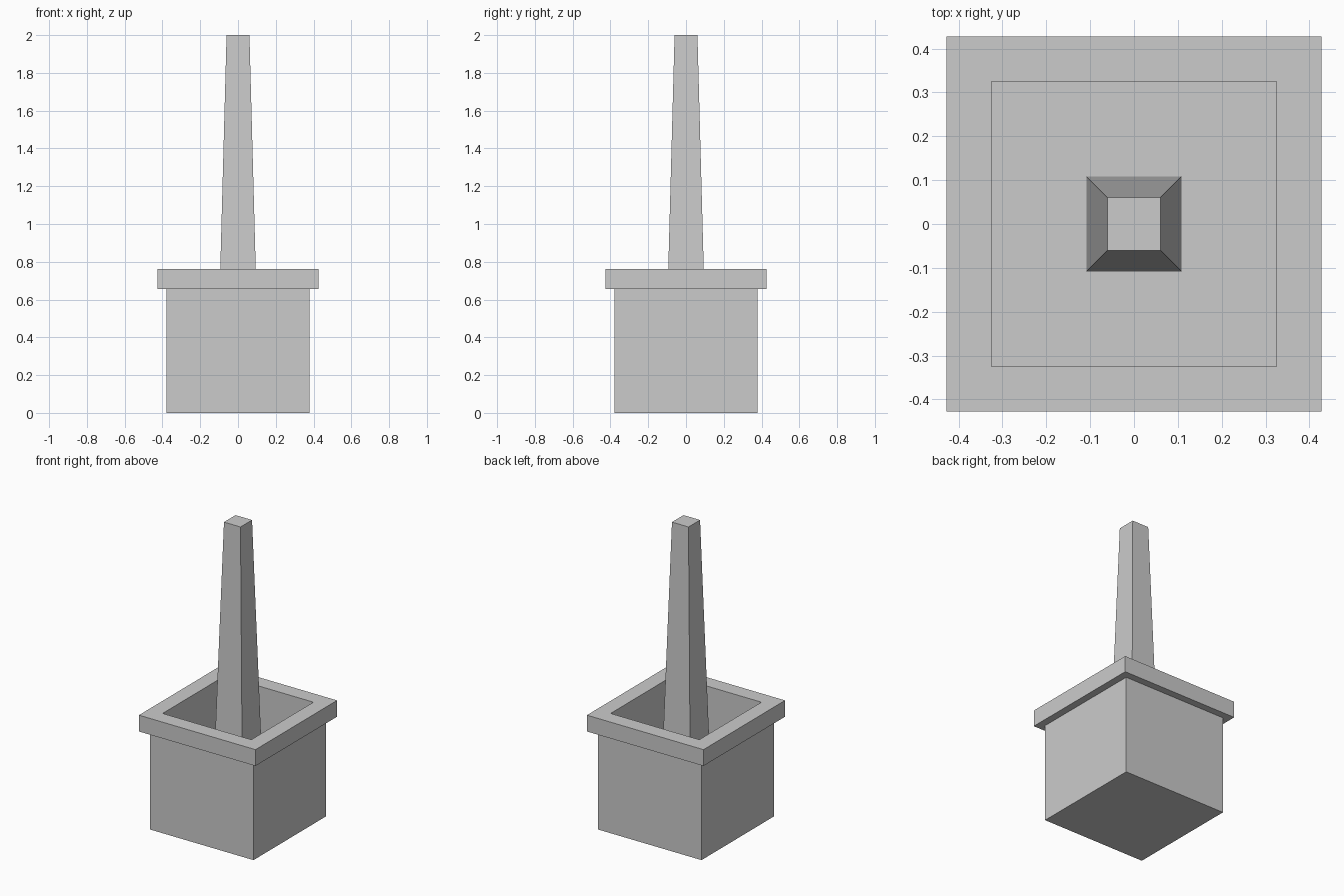
import bpy
import bmesh

if "Cube" in bpy.data.objects:
    bpy.data.objects.remove(bpy.data.objects["Cube"])


def square_loft(name, profile):
    """Skin square rings given as (half width, z), capping both ends."""
    bm = bmesh.new()
    rings = []
    for h, z in profile:
        rings.append([bm.verts.new((sx * h, sy * h, z))
                      for sx, sy in ((-1, -1), (1, -1), (1, 1), (-1, 1))])
    for a, b in zip(rings, rings[1:]):
        for i in range(4):
            j = (i + 1) % 4
            bm.faces.new((a[i], a[j], b[j], b[i]))
    bm.faces.new(rings[0][::-1])
    bm.faces.new(rings[-1])
    bmesh.ops.recalc_face_normals(bm, faces=bm.faces)
    mesh = bpy.data.meshes.new(name)
    bm.to_mesh(mesh)
    bm.free()
    obj = bpy.data.objects.new(name, mesh)
    bpy.context.collection.objects.link(obj)
    return obj


FLOOR_Z = 0.22

# Open box with overhanging rim: up the outside, over the rim, down to the floor
square_loft("planter_box", [
    (0.379, 0.0), (0.379, 0.655),
    (0.427, 0.655), (0.427, 0.763),
    (0.325, 0.763), (0.325, FLOOR_Z),
])

# Tapered square post standing on the box floor
square_loft("tapered_post", [(0.1085, FLOOR_Z), (0.0605, 2.0)])
